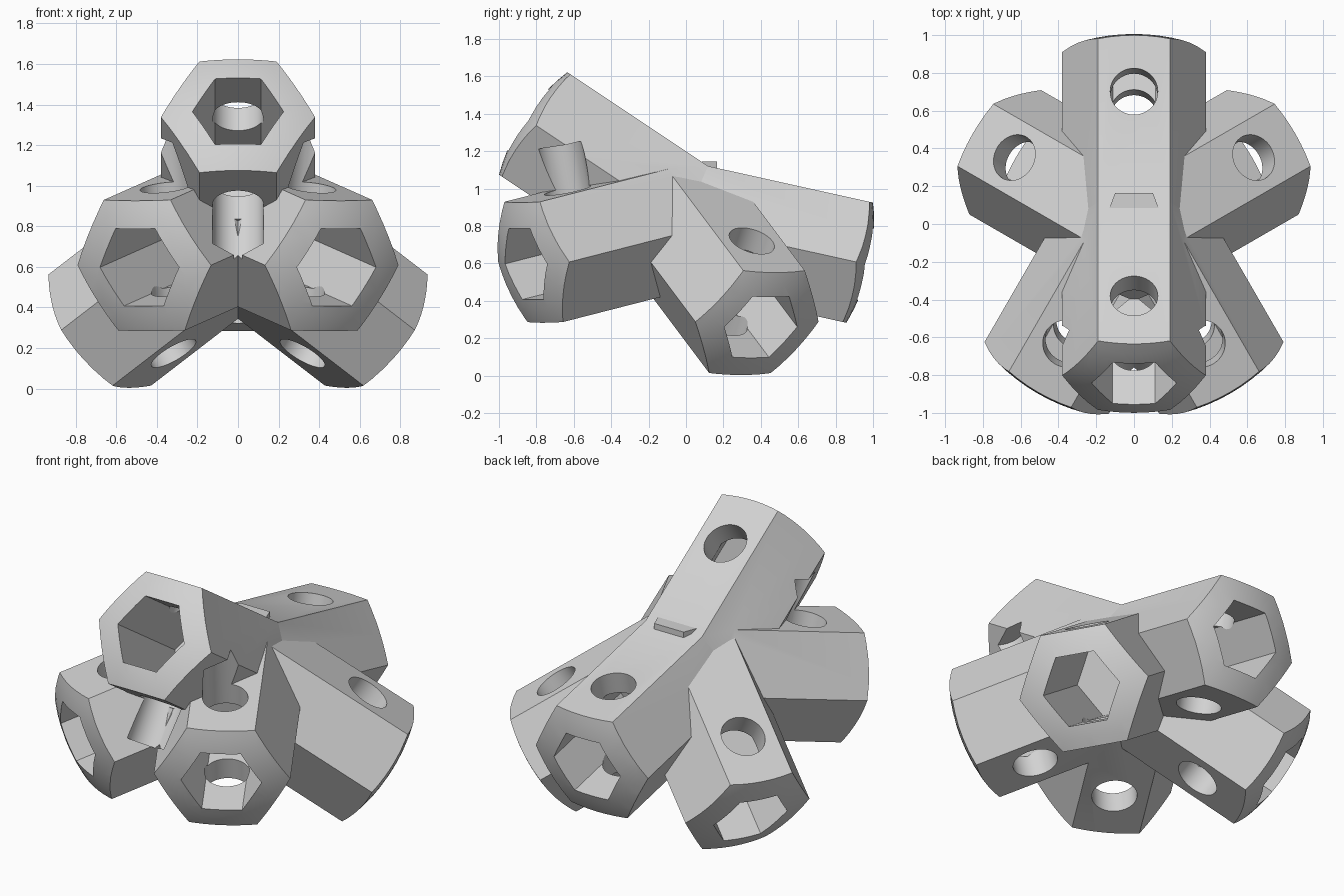
import bpy
import math
from mathutils import Matrix, Vector

cube = bpy.data.objects.get("Cube")
if cube:
    bpy.data.objects.remove(cube, do_unlink=True)

CENTRE = Vector((0, -0.014, 0.813))
REACH = 1.02          # radius of the sphere that rounds the sleeve ends
OUTER, INNER = 0.38, 0.225
HOLE_AT, HOLE_R, HOLE_HALF = 0.66, 0.126, 0.57
BORE_START = 0.33

# Sleeve directions: heading around z and rise, in degrees
ARMS = [(-90, 33.7), (90, -12.5), (-60, -12.5), (-120, -12.5), (30, -33.7), (150, -33.7)]

grey = bpy.data.materials.new("plain grey")
grey.use_nodes = True
colour = (0.65, 0.65, 0.65, 1)
grey.diffuse_color = colour
grey.node_tree.nodes["Principled BSDF"].inputs["Base Color"].default_value = colour


def arm_frame(heading, rise):
    """Local x runs sideways, y along the sleeve's upper side, z along the sleeve."""
    h, r = math.radians(heading), math.radians(rise)
    axis = Vector((math.cos(h) * math.cos(r), math.sin(h) * math.cos(r), math.sin(r)))
    side = Vector((-math.sin(h), math.cos(h), 0))
    rot = Matrix((side, axis.cross(side), axis)).transposed().to_4x4()
    return Matrix.Translation(CENTRE) @ rot


def prism(name, sides, radius, start, end, frame):
    """Prism along the frame's z axis, with a corner on its x axis."""
    bpy.ops.mesh.primitive_cylinder_add(vertices=sides, radius=radius, depth=end - start)
    ob = bpy.context.object
    ob.name = name
    # Corners start on y, so a quarter turn puts a corner on x
    local = Matrix.Translation((0, 0, (start + end) / 2)) @ Matrix.Rotation(math.pi / 2, 4, 'Z')
    ob.data.transform(frame @ local)
    return ob


def combine(body, tool, operation):
    mod = body.modifiers.new(operation.lower(), 'BOOLEAN')
    mod.operation, mod.object, mod.solver = operation, tool, 'MANIFOLD'
    bpy.context.view_layer.objects.active = body
    bpy.ops.object.modifier_apply(modifier=mod.name)
    bpy.data.objects.remove(tool, do_unlink=True)


def rounded_sleeve(index, frame):
    """Hexagonal sleeve with a rounded end; starts differ a hair so caps never coincide."""
    sleeve = prism("sleeve_hub", 6, OUTER, -0.002 * index, 1.2, frame)
    bpy.ops.mesh.primitive_uv_sphere_add(segments=96, ring_count=48, radius=REACH)
    ball = bpy.context.object
    ball.data.transform(Matrix.Translation(CENTRE))
    combine(sleeve, ball, 'INTERSECT')
    return sleeve


frames = [arm_frame(*a) for a in ARMS]

# Six hexagonal sleeves joined at the middle
hub = rounded_sleeve(0, frames[0])
for i, f in enumerate(frames[1:], 1):
    combine(hub, rounded_sleeve(i, f), 'UNION')

# Hexagonal sockets and round pin holes
for f in frames:
    combine(hub, prism("socket", 6, INNER, BORE_START, 1.3, f), 'DIFFERENCE')
for f in frames:
    across = f @ Matrix.Translation((0, 0, HOLE_AT)) @ Matrix.Rotation(math.pi / 2, 4, 'X')
    combine(hub, prism("pin_hole", 48, HOLE_R, -HOLE_HALF, HOLE_HALF, across), 'DIFFERENCE')

# Small tapered lip on the ridge
bpy.ops.mesh.primitive_cube_add(size=1)
lip = bpy.context.object
lip.name = "ridge_lip"
for v in lip.data.vertices:
    half = 0.13 if v.co.y < 0 else 0.1
    v.co = (math.copysign(half, v.co.x), 0.125 + v.co.y * 0.08, 1.12 + v.co.z * 0.05)

for ob in (hub, lip):
    ob.data.materials.clear()
    ob.data.materials.append(grey)

bpy.ops.object.select_all(action='DESELECT')
hub.select_set(True)
bpy.context.view_layer.objects.active = hub
bpy.ops.object.shade_smooth_by_angle(angle=math.radians(25))
